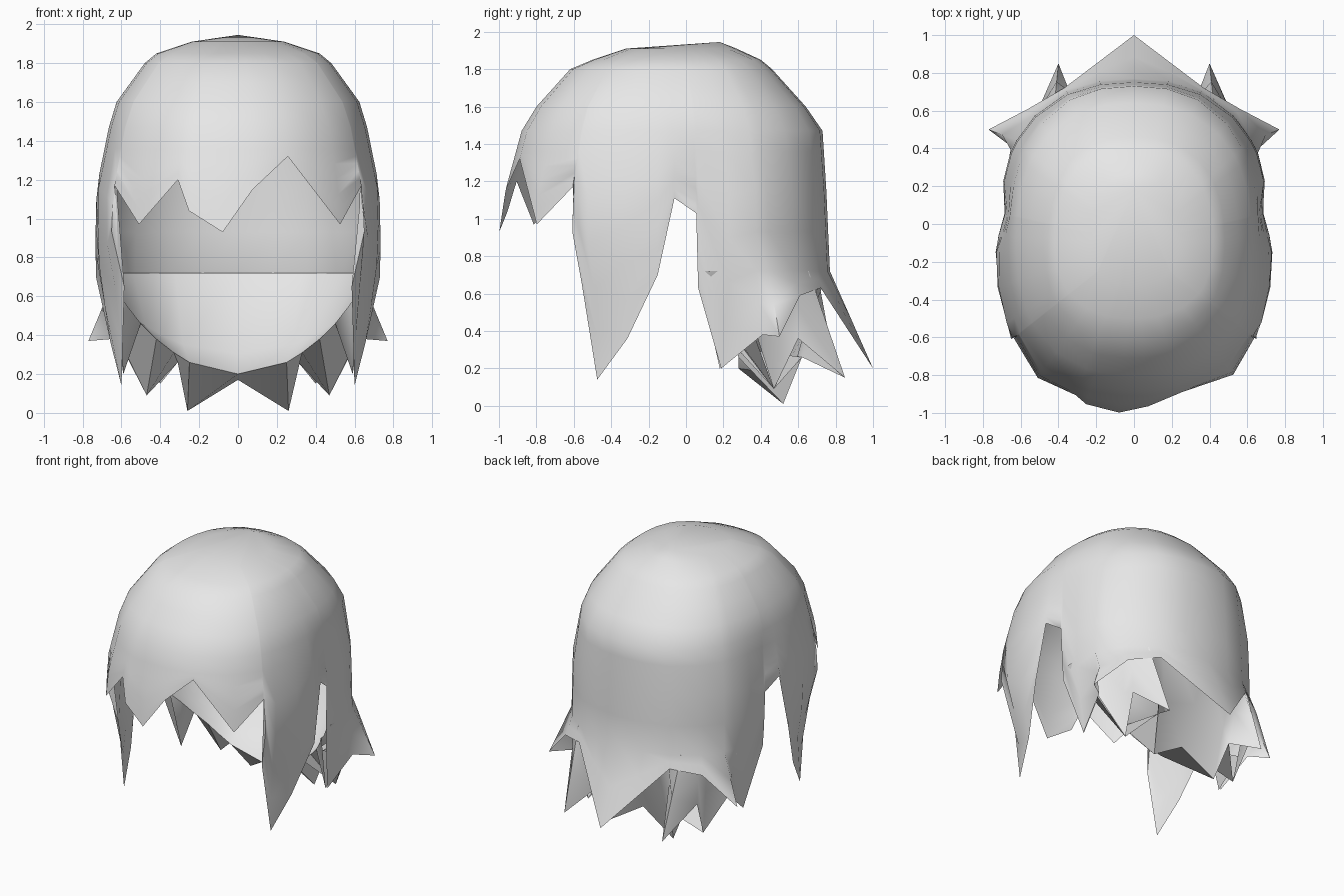
import bpy, bmesh, math
from mathutils import Vector

if "Cube" in bpy.data.objects:
    bpy.data.objects.remove(bpy.data.objects["Cube"], do_unlink=True)

grey = bpy.data.materials.new("hair grey")
grey.use_nodes = True
grey.diffuse_color = (0.8, 0.8, 0.8, 1)
grey.node_tree.nodes["Principled BSDF"].inputs["Base Color"].default_value = (0.8, 0.8, 0.8, 1)

CY = -0.1          # y of the head axis
POWER = 2.4        # roundness of the cross-section

# Head profile: height, half width, front y, back y
PROFILE = [
    (1.91, 0.24, -0.32, 0.27), (1.85, 0.42, -0.50, 0.40), (1.80, 0.48, -0.62, 0.46),
    (1.60, 0.625, -0.80, 0.64), (1.47, 0.665, -0.88, 0.73), (1.16, 0.73, -0.965, 0.75),
    (0.93, 0.735, -1.00, 0.76), (0.71, 0.735, -0.77, 0.77), (0.45, 0.69, -0.76, 0.69),
    (0.25, 0.65, -0.85, 0.62), (0.00, 0.65, -0.90, 0.55)]


def section(z):
    """Half width, front y and back y at height z."""
    for a, b in zip(PROFILE, PROFILE[1:]):
        if z >= b[0]:
            t = (a[0] - z) / (a[0] - b[0])
            return [p + (q - p) * t for p, q in zip(a[1:], b[1:])]
    return PROFILE[-1][1:]


def on_head(angle, z, scale=1.0):
    """Point on the head surface; angle in degrees from the front toward +x."""
    w, front, back = section(z)
    s, c = math.sin(math.radians(angle)), -math.cos(math.radians(angle))
    reach = (CY - front) if c < 0 else (back - CY)
    r = scale * ((abs(s) / w) ** POWER + (abs(c) / reach) ** POWER) ** (-1 / POWER)
    x, y = s * r, CY + c * r
    if z < 1.5:    # shallow dent over the ear
        x *= 1 - 0.06 * math.exp(-((y - 0.08) / 0.13) ** 2) * min(1, (1.5 - z) / 0.3)
    return Vector((x, y, z))


def mirrored(half, middle):
    """Entries of one side, the middle one, then the other side."""
    other = [(360 - e[0],) + tuple((-p[0], p[1], p[2]) for p in e[1:]) for e in reversed(half)]
    return half + [middle] + other


def sheet(name, columns, closed=False, apex=None):
    """Skin a row of top-to-bottom point columns."""
    bm = bmesh.new()
    grid = [[bm.verts.new(p) for p in col] for col in columns]
    pairs = list(zip(grid, grid[1:]))
    if closed:
        pairs.append((grid[-1], grid[0]))
    top = bm.verts.new(apex) if apex else None
    for a, b in pairs:
        if top:
            bm.faces.new((top, a[0], b[0]))
        for i in range(len(a) - 1):
            bm.faces.new((a[i], a[i + 1], b[i + 1], b[i]))
    mesh = bpy.data.meshes.new(name)
    bm.to_mesh(mesh)
    bm.free()
    mesh.materials.append(grey)
    ob = bpy.data.objects.new(name, mesh)
    bpy.context.collection.objects.link(ob)
    bpy.ops.object.select_all(action='DESELECT')
    ob.select_set(True)
    bpy.context.view_layer.objects.active = ob
    bpy.ops.object.shade_smooth_by_angle(angle=math.radians(60))


# Jagged hem as (angle, height): uneven fringe, then one side
fringe = [(-51.5, 1.17), (-35.5, 0.97), (-21, 1.2), (-16.5, 1.04), (-5, 0.93),
          (5, 1.15), (18, 1.32), (37, 0.97), (51.5, 1.17)]
side = [(52, 0.65), (58, 0.14), (72, 0.36), (86, 0.7), (93, 1.11),       # front lock
        (102, 1.03), (103, 0.63), (115, 0.2)]                            # behind the ear
# Back hem as (angle, point): a flared wedge on each side and one in the middle
back = mirrored([(126, (0.65, 0.41, 0.38)), (131, (0.77, 0.50, 0.37)),
                 (142, (0.56, 0.61, 0.59)), (156, (0.37, 0.72, 0.63)),
                 (168, (0.185, 0.86, 0.415))], (180, (0, 1.0, 0.2)))

# Main hair shell, from crown to hem
levels = [1.91, 1.85, 1.80, 1.70, 1.60, 1.47, 1.36]


def hanging(angle, low):
    zs = levels + [1.36 + (low - 1.36) * i / 5 for i in range(1, 6)]
    return [on_head(angle, z) for z in zs]


def flared(angle, tip):
    col = [on_head(angle, z) for z in levels + [1.15, 0.93, 0.72]]
    return col + [col[-1].lerp(Vector(tip), t) for t in (0.5, 1)]


columns = [hanging(*e) for e in fringe + side]
columns += [flared(*e) for e in back]
columns += [hanging(360 - a, z) for a, z in reversed(side)]
sheet("hair_shell", columns, closed=True, apex=(0, 0.18, 1.945))

# Under layer at the nape: spikes alternate between inward and outward tips
spikes = [(124, (0.63, 0.37, 0.40)), (139, (0.47, 0.47, 0.09)), (143, (0.51, 0.60, 0.36)),
          (151, (0.40, 0.85, 0.15)), (157, (0.31, 0.62, 0.26)), (163, (0.26, 0.52, 0.01))]
columns = []
for angle, tip in mirrored(spikes, (180, (0, 0.50, 0.17))):
    root = on_head(angle, 0.72, 0.99)
    columns.append([root, root.lerp(Vector(tip), 0.5), Vector(tip)])
sheet("nape_spikes", columns)

# Nape lining: curls forward to a rim, then folds back to the spike tips
lining = [(104, (0.62, 0.08, 0.62), (0.62, 0.09, 0.61)),
          (115, (0.57, 0.14, 0.55), (0.59, 0.18, 0.20)),
          (128, (0.50, 0.20, 0.46), (0.62, 0.36, 0.39)),
          (140, (0.42, 0.25, 0.38), (0.47, 0.47, 0.09)),
          (150, (0.33, 0.27, 0.31), (0.31, 0.62, 0.26)),
          (158, (0.25, 0.28, 0.26), (0.26, 0.52, 0.01))]
columns = []
for angle, rim, tip in mirrored(lining, (180, (0, 0.28, 0.20), (0, 0.50, 0.17))):
    root = on_head(angle, 0.72, 0.985)
    middle = root.lerp(Vector(rim), 0.55)
    middle.z -= 0.25 * (root.z - rim[2])
    columns.append([root, middle, Vector(rim), Vector(tip)])
sheet("nape_lining", columns)
